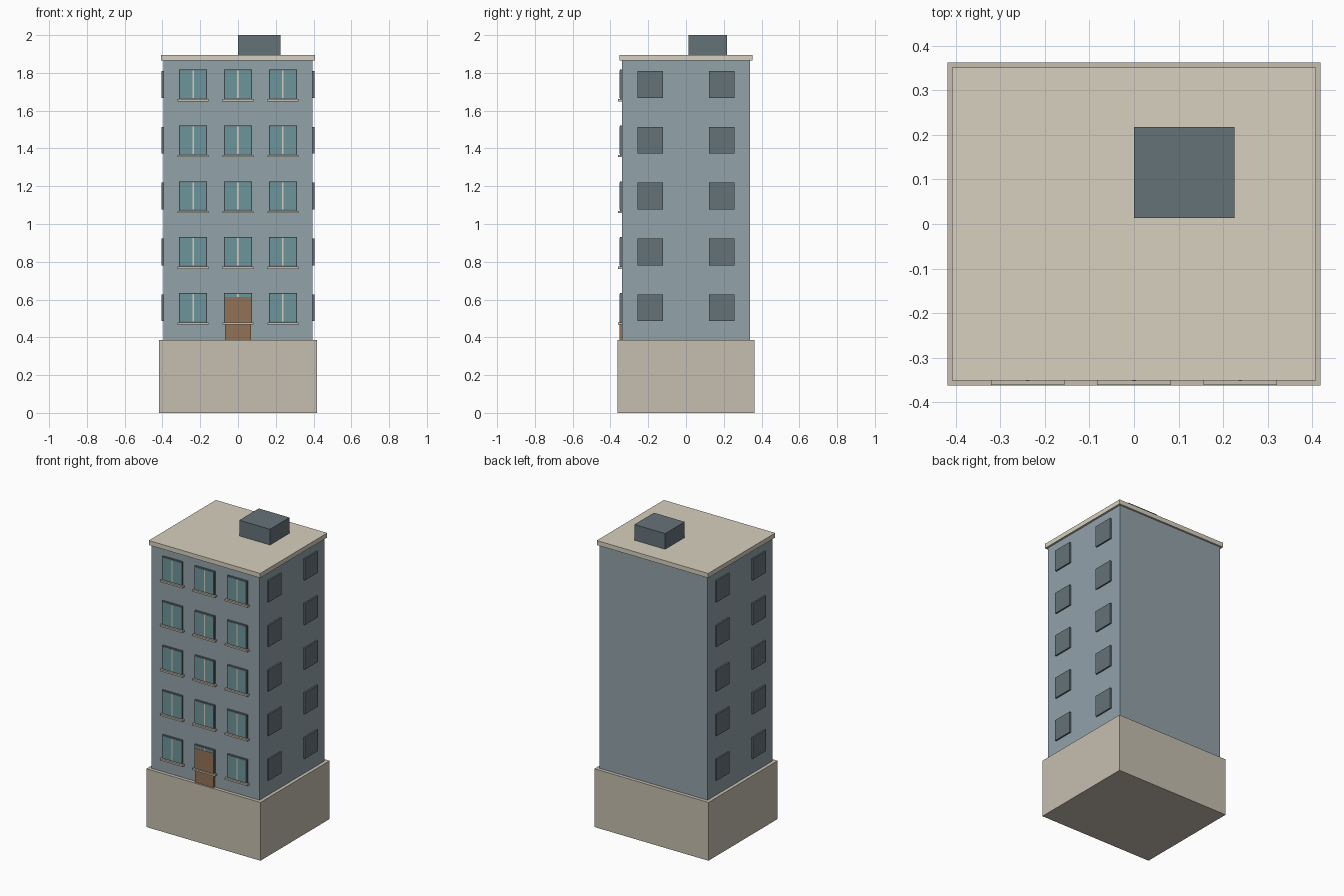
import bpy

if "Cube" in bpy.data.objects:
    bpy.data.objects.remove(bpy.data.objects["Cube"])


def material(name, rgb):
    m = bpy.data.materials.new(name)
    m.diffuse_color = (*rgb, 1)
    m.use_nodes = True
    m.node_tree.nodes["Principled BSDF"].inputs["Base Color"].default_value = m.diffuse_color
    return m


STONE = material("stone", (0.56, 0.52, 0.43))
TRIM = material("trim", (0.68, 0.63, 0.52))
WALL = material("wall", (0.29, 0.36, 0.40))
DARK = material("dark", (0.13, 0.17, 0.19))
GLASS = material("glass", (0.15, 0.30, 0.33))
WOOD = material("wood", (0.29, 0.17, 0.09))


def box(name, x, y, z, mat):
    """Box from (min, max) ranges on each axis."""
    lo, hi = zip(x, y, z)
    bpy.ops.mesh.primitive_cube_add(
        size=1, location=[(a + b) / 2 for a, b in zip(lo, hi)])
    ob = bpy.context.object
    ob.name = name
    ob.scale = [b - a for a, b in zip(lo, hi)]
    bpy.ops.object.transform_apply(location=False, rotation=False, scale=True)
    ob.data.materials.append(mat)
    return ob


def span(c, w):
    return (c - w / 2, c + w / 2)


# Main masses
box("plinth", (-0.418, 0.418), (-0.362, 0.362), (0, 0.386), STONE)
box("walls", (-0.395, 0.395), (-0.339, 0.339), (0.386, 1.866), WALL)
box("roof_slab", (-0.408, 0.408), (-0.351, 0.351), (1.866, 1.896), TRIM)
box("roof_hut", (0, 0.225), (0.014, 0.218), (1.896, 2.0), DARK)

# Entrance door
box("door", (-0.068, 0.068), (-0.353, -0.337), (0.386, 0.613), WOOD)

# Windows on each floor
for floor in range(5):
    z = 0.557 + floor * 0.2955
    for cx in (-0.238, 0, 0.238):
        box("window_frame", span(cx, 0.147), (-0.349, -0.337), span(z, 0.156), DARK)
        box("window_glass", span(cx, 0.136), (-0.351, -0.345), span(z, 0.145), GLASS)
        box("window_mullion", span(cx, 0.008), (-0.3525, -0.345), span(z, 0.145), TRIM)
        box("window_sill", span(cx, 0.165), (-0.361, -0.337), span(z - 0.084, 0.011), STONE)
    for side in (-1, 1):
        for cy in (-0.19, 0.19):
            x = sorted((side * 0.392, side * 0.405))
            box("side_window", x, span(cy, 0.135), span(z, 0.142), DARK)
